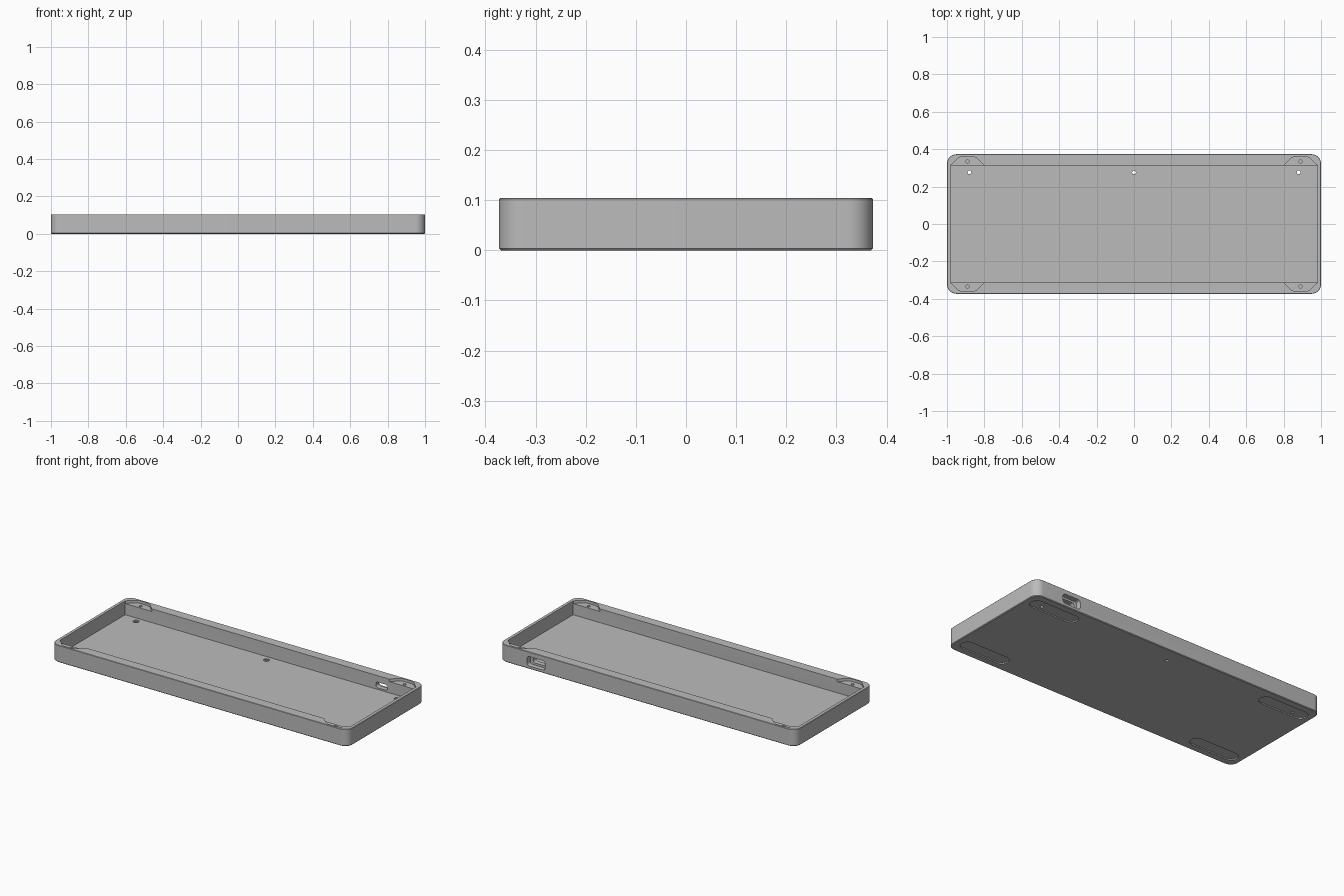
import bpy, bmesh, math
from mathutils import Matrix, Vector

if "Cube" in bpy.data.objects:
    bpy.data.objects.remove(bpy.data.objects["Cube"])

grey = bpy.data.materials.new("case_grey")
grey.use_nodes = True
colour = (0.5, 0.5, 0.5, 1)
grey.diffuse_color = colour
grey.node_tree.nodes["Principled BSDF"].inputs["Base Color"].default_value = colour

W, D, H = 1.0, 0.373, 0.104      # half width, half depth, height
FLOOR, LEDGE = 0.02, 0.088


def rounded(hx, hy, r, steps=10):
    """Outline of a rounded rectangle."""
    pts = []
    for q, (sx, sy) in enumerate([(1, 1), (-1, 1), (-1, -1), (1, -1)]):
        for i in range(steps + 1):
            a = math.pi / 2 * (q + i / steps)
            pts.append((sx * (hx - r) + r * math.cos(a), sy * (hy - r) + r * math.sin(a)))
    return pts


def circle(r, n=24):
    return [(r * math.cos(math.tau * i / n), r * math.sin(math.tau * i / n)) for i in range(n)]


def loft(name, rings, matrix=None):
    """Closed solid through (outline, z) rings."""
    bm = bmesh.new()
    loops = [[bm.verts.new((x, y, z)) for x, y in pts] for pts, z in rings]
    for a, b in zip(loops, loops[1:]):
        n = len(a)
        for i in range(n):
            bm.faces.new((a[i], a[(i + 1) % n], b[(i + 1) % n], b[i]))
    bm.faces.new(loops[0][::-1])
    bm.faces.new(loops[-1])
    bm.transform(matrix or Matrix())
    bmesh.ops.recalc_face_normals(bm, faces=bm.faces)
    mesh = bpy.data.meshes.new(name)
    bm.to_mesh(mesh)
    bm.free()
    mesh.materials.append(grey)
    ob = bpy.data.objects.new(name, mesh)
    bpy.context.collection.objects.link(ob)
    return ob


def cut(pts, z0, z1, at=(0, 0, 0), turn=None):
    """Carve a prism out of the case."""
    m = Matrix.Translation(Vector(at)) @ (turn or Matrix())
    cutter = loft("cutter", [(pts, z0), (pts, z1)], m)
    cutter.hide_render = True
    mod = case.modifiers.new("cut", 'BOOLEAN')
    mod.operation, mod.solver, mod.object = 'DIFFERENCE', 'EXACT', cutter
    bpy.context.view_layer.objects.active = case
    bpy.ops.object.modifier_apply(modifier=mod.name)
    bpy.data.objects.remove(cutter)


# Outer body with fine chamfers at the rims
c = 0.004
small, full = rounded(W - c, D - c, 0.05 - c), rounded(W, D, 0.05)
case = loft("keyboard_case", [(small, 0), (full, c), (full, H - c / 2),
                              (rounded(W - c / 2, D - c / 2, 0.05 - c / 2), H)])

# Main tray
cut(rounded(0.98, 0.313, 0.004, 3), FLOOR, 0.2)

# Corner screw ledges and foot recesses
ledge = [(0.979, 0.30), (0.979, 0.315), (0.94, 0.352), (0.92, 0.362),
         (0.86, 0.362), (0.84, 0.352), (0.80, 0.313), (0.80, 0.30)]
for sx in (-1, 1):
    for sy in (-1, 1):
        cut([(sx * x, sy * y) for x, y in ledge], LEDGE, 0.2)
        cut(circle(0.009), 0.03, 0.15, (sx * 0.89, sy * 0.334, 0))
        cut(rounded(0.16, 0.04, 0.039), -0.05, 0.007, (sx * 0.805, sy * 0.29, 0))

# Counterbored mounting holes in the floor
for x in (-0.88, 0, 0.88):
    cut(circle(0.017), 0.014, 0.05, (x, 0.276, 0))
    cut(circle(0.010), -0.05, 0.05, (x, 0.276, 0))

# Cable port through the back wall, with a wider outer recess
upright = Matrix.Rotation(math.pi / 2, 4, 'X')
cut(rounded(0.06, 0.029, 0.015), -0.1, 0.03, (0.75, D, 0.047), upright)
cut(rounded(0.04, 0.017, 0.014), -0.1, 0.1, (0.75, D, 0.047), upright)

# Smooth shading on the curved walls only
bpy.ops.object.select_all(action='DESELECT')
case.select_set(True)
bpy.context.view_layer.objects.active = case
bpy.ops.object.shade_smooth_by_angle(angle=math.radians(30))
